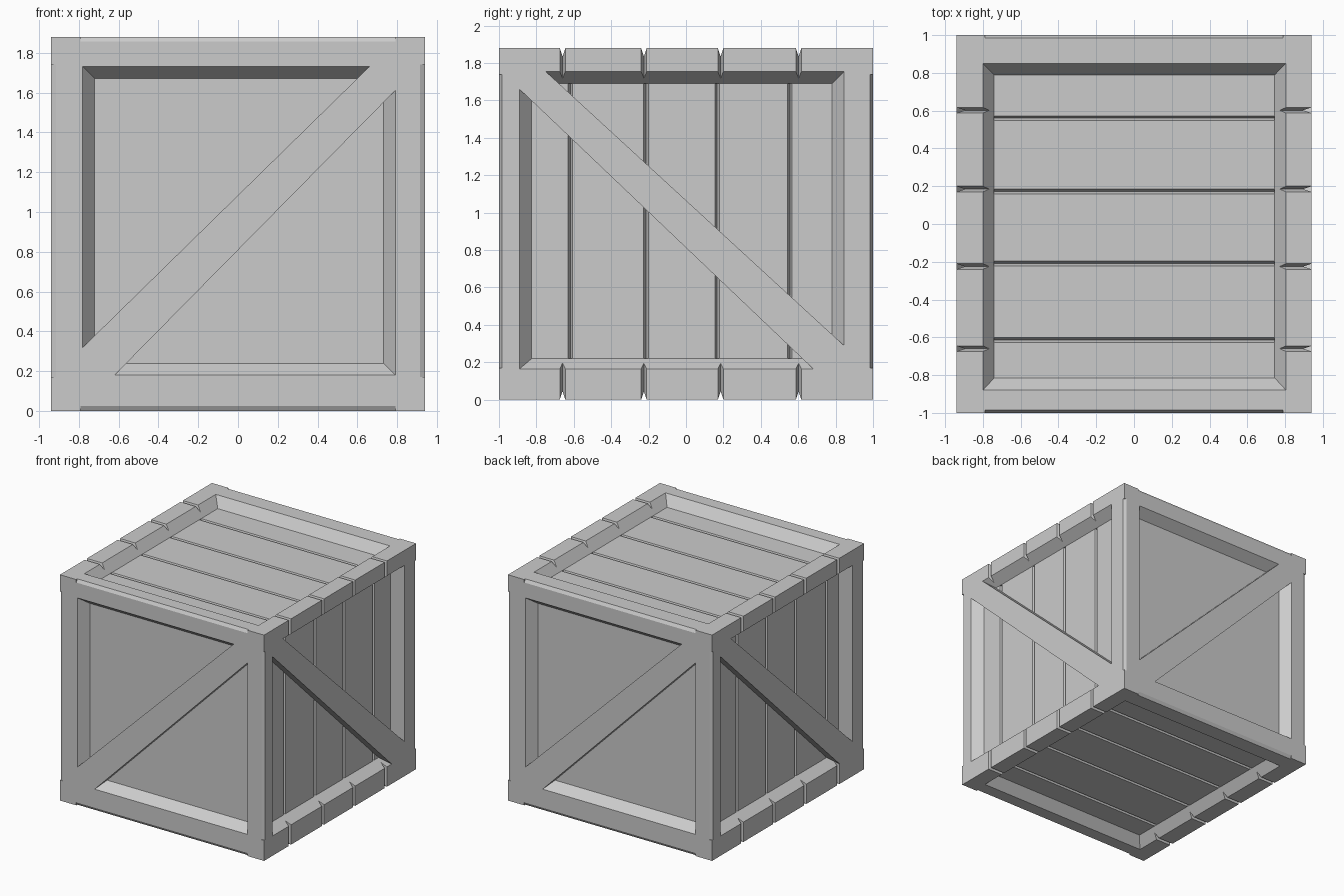
import bpy, bmesh

if "Cube" in bpy.data.objects:
    bpy.data.objects.remove(bpy.data.objects["Cube"])

X, Y, H = 0.94, 1.0, 1.88      # half width, half length, height
DEPTH = 0.08                   # recess of the panels behind the frame


def loft(name, a, b):
    """Closed solid between two matching rings of points."""
    bm = bmesh.new()
    va = [bm.verts.new(p) for p in a]
    vb = [bm.verts.new(p) for p in b]
    bm.faces.new(va)
    bm.faces.new(vb)
    n = len(a)
    for i in range(n):
        j = (i + 1) % n
        bm.faces.new((va[i], va[j], vb[j], vb[i]))
    bmesh.ops.recalc_face_normals(bm, faces=bm.faces)
    me = bpy.data.meshes.new(name)
    bm.to_mesh(me)
    bm.free()
    ob = bpy.data.objects.new(name, me)
    bpy.context.collection.objects.link(ob)
    return ob


# each side maps (across, along, depth) to space
front = lambda u, v, d: (u, -Y + d, v)
back = lambda u, v, d: (-u, Y - d, v)
right = lambda u, v, d: (X - d, u, v)
left = lambda u, v, d: (-X + d, -u, v)
top = lambda u, v, d: (u, v, H - d)
bottom = lambda u, v, d: (u, v, d)

cutters = []


def pocket(side, outer, inner):
    """Tapered recess from the outer rectangle down to the inner one."""
    out = -0.03
    t = out / DEPTH
    wide = [o + (i - o) * t for o, i in zip(outer, inner)]
    rings = []
    for (u0, u1, v0, v1), d in ((wide, out), (inner, DEPTH)):
        rings.append([side(u, v, d) for u, v in
                      ((u0, v0), (u1, v0), (u1, v1), (u0, v1))])
    cutters.append(loft("pocket_cutter", *rings))


def groove(side, pos, a, b, half, d0, depth, across):
    """V groove of given half width, starting at surface depth d0."""
    prof = [(-half * 2, d0 - depth), (half * 2, d0 - depth), (0, d0 + depth)]
    rings = []
    for e in (a, b):
        rings.append([side(e, pos + w, d) if across else side(pos + w, e, d)
                      for w, d in prof])
    cutters.append(loft("groove_cutter", *rings))


# solid crate body
body = loft("crate_frame", [(-X, -Y, 0), (X, -Y, 0), (X, Y, 0), (-X, Y, 0)],
            [(-X, -Y, H), (X, -Y, H), (X, Y, H), (-X, Y, H)])

# recessed panels
for s in (front, back):
    pocket(s, (-0.78, 0.79, 0.18, 1.73), (-0.72, 0.73, 0.24, 1.67))
for s in (right, left):
    pocket(s, (-0.89, 0.845, 0.165, 1.755), (-0.825, 0.78, 0.22, 1.69))
for s in (top, bottom):
    pocket(s, (-0.80, 0.805, -0.88, 0.85), (-0.74, 0.745, -0.815, 0.79))

# plank seams on the frame and on the recessed panels
for y in (-0.66, -0.225, 0.185, 0.602):
    yi = y * 0.93
    for s in (top, bottom):
        groove(s, y, -1.1, 1.1, 0.015, 0, 0.045, True)
        groove(s, yi, -0.74, 0.745, 0.013, DEPTH, 0.03, True)
    for s, k in ((right, 1), (left, -1)):
        groove(s, k * y, -0.1, H + 0.1, 0.015, 0, 0.045, False)
        groove(s, k * (yi - 0.005), 0.22, 1.69, 0.013, DEPTH, 0.03, False)

# worn edges between the end boards and the planks
wear = [(0.025, -0.015), (-0.025, 0.015), (-0.06, -0.05)]
for sy in (-1, 1):
    for sx in (-1, 1):
        cutters.append(loft("edge_cutter", *[
            [(sx * (X - 0.0125 - a), sy * (Y - 0.0075 - b), z) for a, b in
             [(0.0375, -0.0225), (-0.0375, 0.0225), (-0.06, -0.05)]]
            for z in (0.17, 1.74)]))
    for sz in (-1, 1):
        cutters.append(loft("edge_cutter", *[
            [(x, sy * (Y - 0.0075 - b), H / 2 + sz * (H / 2 - 0.0125 - a)) for a, b in
             [(0.0375, -0.0225), (-0.0375, 0.0225), (-0.06, -0.05)]]
            for x in (-0.79, 0.79)]))

# carve everything out of the body
bpy.context.view_layer.objects.active = body
for c in cutters:
    m = body.modifiers.new("carve", 'BOOLEAN')
    m.operation, m.solver, m.object = 'DIFFERENCE', 'EXACT', c
    bpy.ops.object.modifier_apply(modifier=m.name)
    bpy.data.objects.remove(c, do_unlink=True)

# diagonal braces, flush with the frame
end_brace = [(-0.78, 0.32), (0.66, 1.73), (0.79, 1.73),
             (0.79, 1.61), (-0.62, 0.18), (-0.78, 0.18)]
side_brace = [(-0.89, 1.66), (-0.89, 1.755), (-0.75, 1.755),
              (0.845, 0.29), (0.845, 0.165), (0.68, 0.165)]
for name, s, shape in (("front_brace", front, end_brace), ("back_brace", back, end_brace),
                       ("right_brace", right, side_brace), ("left_brace", left, side_brace)):
    loft(name, [s(u, v, 0) for u, v in shape], [s(u, v, DEPTH + 0.01) for u, v in shape])
